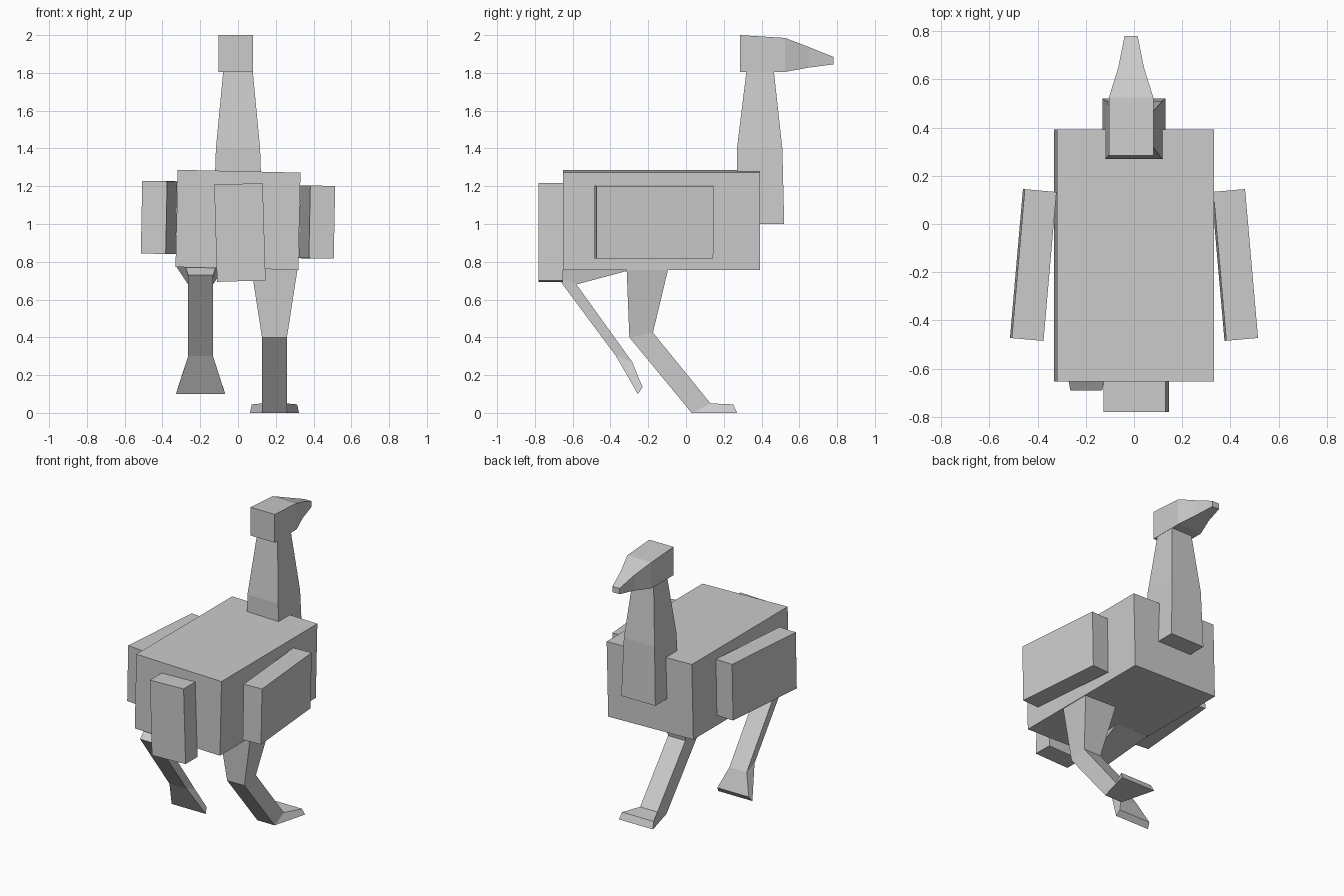
import bpy
import bmesh

cube = bpy.data.objects.get("Cube")
if cube:
    bpy.data.objects.remove(cube, do_unlink=True)

# One plain grey for the whole bird
grey = bpy.data.materials.new("plain grey")
grey.use_nodes = True
GREY = (0.6, 0.6, 0.6, 1)
grey.diffuse_color = GREY
grey.node_tree.nodes["Principled BSDF"].inputs["Base Color"].default_value = GREY


def box(name, center, size, roll=0.0, yaw=0.0):
    """Rolled and turned box."""
    bpy.ops.mesh.primitive_cube_add(size=1, location=center, rotation=(0, roll, yaw))
    obj = bpy.context.object
    obj.name = name
    obj.scale = size
    obj.data.materials.append(grey)
    return obj


def loft(name, x, sections):
    """Four-sided limb: each section is two (y, z) points, each with a half width."""
    bm = bmesh.new()
    rings = []
    for (p, pw), (q, qw) in sections:
        rings.append([bm.verts.new(co) for co in (
            (x - pw, *p), (x + pw, *p), (x + qw, *q), (x - qw, *q))])
    for a, b in zip(rings, rings[1:]):
        for i in range(4):
            j = (i + 1) % 4
            bm.faces.new((a[i], a[j], b[j], b[i]))
    bm.faces.new(rings[0])
    bm.faces.new(rings[-1])
    bmesh.ops.recalc_face_normals(bm, faces=bm.faces)
    mesh = bpy.data.meshes.new(name)
    bm.to_mesh(mesh)
    bm.free()
    mesh.materials.append(grey)
    obj = bpy.data.objects.new(name, mesh)
    bpy.context.collection.objects.link(obj)
    return obj


def even(p, q, w):
    """Section with the same half width at both points."""
    return (p, w), (q, w)


# Torso, tail and wings, each slightly tilted
box("body", (0, -0.13, 1.022), (0.65, 1.045, 0.515), roll=0.023)
box("tail", (0.01, -0.715, 0.955), (0.257, 0.13, 0.515), roll=-0.03)
for side, name, z in ((1, "left_wing", 1.01), (-1, "right_wing", 1.035)):
    box(name, (side * 0.418, -0.17, z), (0.132, 0.62, 0.385),
        roll=0.02, yaw=side * 0.087)

# Neck tapering upward
loft("neck", 0, [
    even((0.27, 1.0), (0.52, 1.0), 0.13),
    even((0.27, 1.4), (0.51, 1.4), 0.117),
    even((0.32, 1.81), (0.465, 1.81), 0.078),
])

# Head with its beak
loft("head", -0.012, [
    even((0.285, 2.0), (0.285, 1.805), 0.092),
    even((0.525, 1.985), (0.525, 1.805), 0.092),
    even((0.65, 1.937), (0.65, 1.828), 0.053),
    even((0.78, 1.885), (0.78, 1.845), 0.027),
])

# Standing leg: hip, knee, ankle, toes
loft("left_leg", 0.193, [
    even((-0.09, 0.78), (-0.315, 0.78), 0.125),
    even((-0.175, 0.425), (-0.30, 0.40), 0.066),
    even((0.13, 0.05), (0.03, 0.0), 0.066),
    (((0.25, 0.045), 0.12), ((0.27, 0.0), 0.13)),
])

# Raised leg folded backward
loft("right_leg", -0.198, [
    even((-0.25, 0.768), (-0.39, 0.91), 0.125),
    even((-0.58, 0.68), (-0.69, 0.73), 0.066),
    even((-0.285, 0.27), (-0.37, 0.30), 0.066),
    (((-0.23, 0.135), 0.12), ((-0.255, 0.10), 0.13)),
])
